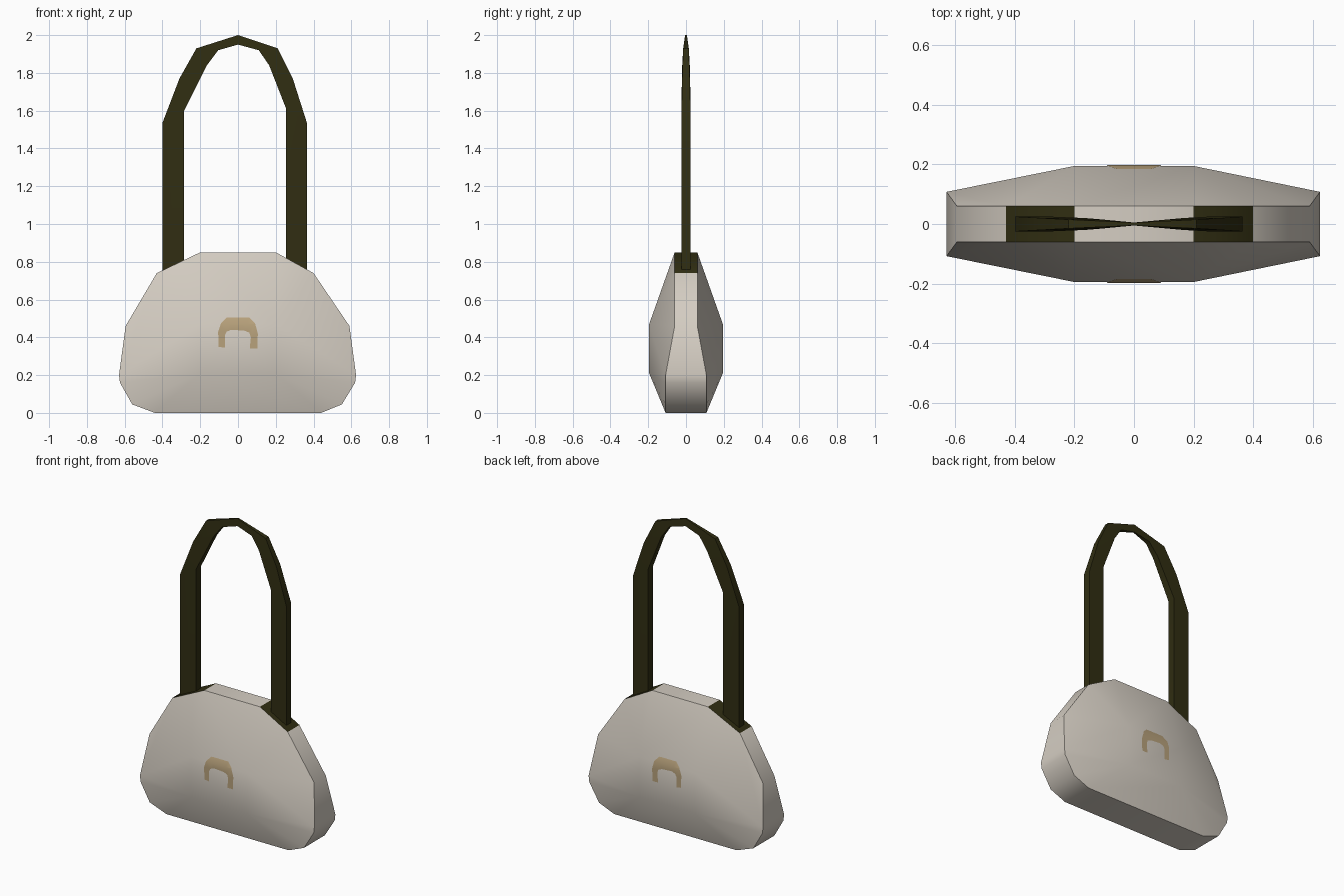
import bpy, bmesh

if "Cube" in bpy.data.objects:
    bpy.data.objects.remove(bpy.data.objects["Cube"])


def material(name, rgb):
    m = bpy.data.materials.new(name)
    m.diffuse_color = (*rgb, 1)
    m.use_nodes = True
    m.node_tree.nodes["Principled BSDF"].inputs["Base Color"].default_value = m.diffuse_color
    return m


CREAM = material("cream_leather", (0.66, 0.61, 0.54))
DARK = material("dark_olive_leather", (0.030, 0.027, 0.006))
TAN = material("tan_trim", (0.48, 0.36, 0.20))


def finish(name, bm, mats, angle=0.7):
    me = bpy.data.meshes.new(name)
    bm.to_mesh(me)
    bm.free()
    ob = bpy.data.objects.new(name, me)
    bpy.context.collection.objects.link(ob)
    for m in mats:
        me.materials.append(m)
    bpy.ops.object.select_all(action='DESELECT')
    ob.select_set(True)
    bpy.context.view_layer.objects.active = ob
    bpy.ops.object.shade_smooth_by_angle(angle=angle)
    return ob


# Bag body: narrow rim outline swelling to a flat panel front and back
RIM = [(-0.44, 0), (-0.56, 0.045), (-0.625, 0.16), (-0.63, 0.2), (-0.595, 0.46),
       (-0.43, 0.74), (-0.2, 0.85), (0.2, 0.85), (0.4, 0.74), (0.59, 0.46),
       (0.625, 0.2), (0.62, 0.16), (0.55, 0.045), (0.44, 0)]
bm = bmesh.new()
for s in (-1, 1):
    for x, z in RIM:
        bm.verts.new((x, s * (0.06 if z > 0.4 else 0.108), z))
    for x in (-0.2, 0.2):
        for z in (0.21, 0.47):
            bm.verts.new((x, s * 0.195, z))
bmesh.ops.convex_hull(bm, input=bm.verts[:])
bmesh.ops.recalc_face_normals(bm, faces=bm.faces[:])
# dark leather patches on the sloped shoulders under the strap
for f in bm.faces:
    c = f.calc_center_median()
    if abs(f.normal.y) < 0.1 and c.z > 0.75 and all(abs(v.co.x) > 0.19 for v in f.verts) \
            and abs(f.normal.x) > 0.2:
        f.material_index = 1
finish("bag_body", bm, [CREAM, DARK])

# Shoulder strap: (outer x, outer z, inner x, inner z, half thickness)
STRAP = [(-0.4, 0.70, -0.285, 0.70, 0.025), (-0.4, 1.535, -0.285, 1.60, 0.025),
         (-0.31, 1.77, -0.165, 1.84, 0.02), (-0.22, 1.93, -0.105, 1.92, 0.015),
         (0, 2.0, 0, 1.95, 0.005), (0.21, 1.93, 0.11, 1.92, 0.015),
         (0.29, 1.77, 0.165, 1.84, 0.02), (0.365, 1.535, 0.255, 1.61, 0.025),
         (0.365, 0.70, 0.255, 0.70, 0.025)]
bm = bmesh.new()
rings = [[bm.verts.new(p) for p in ((ox, -h, oz), (ix, -h, iz), (ix, h, iz), (ox, h, oz))]
         for ox, oz, ix, iz, h in STRAP]
for a, b in zip(rings, rings[1:]):
    for i in range(4):
        j = (i + 1) % 4
        bm.faces.new((a[i], a[j], b[j], b[i]))
bm.faces.new(rings[0])
bm.faces.new(rings[-1])
bmesh.ops.recalc_face_normals(bm, faces=bm.faces[:])
finish("shoulder_strap", bm, [DARK])

# Plain arch trim plates, laid on the front and back panels
ARCH_OUT = [(-0.103, 0.35), (-0.105, 0.43), (-0.09, 0.475), (-0.06, 0.505),
            (0.06, 0.505), (0.09, 0.475), (0.105, 0.42), (0.102, 0.34)]
ARCH_IN = [(-0.07, 0.345), (-0.07, 0.41), (-0.06, 0.43), (-0.035, 0.44),
           (0.035, 0.435), (0.06, 0.425), (0.068, 0.40), (0.062, 0.34)]
for s, name in ((-1, "front_arch_trim"), (1, "back_arch_trim")):
    bm = bmesh.new()
    o = [bm.verts.new((x, 0, z)) for x, z in ARCH_OUT]
    n = [bm.verts.new((x, 0, z)) for x, z in ARCH_IN]
    for i in range(len(o) - 1):
        q = (o[i], o[i + 1], n[i + 1], n[i])
        bm.faces.new(q if s > 0 else q[::-1])
    bmesh.ops.bisect_plane(bm, geom=bm.verts[:] + bm.edges[:] + bm.faces[:],
                           plane_co=(0, 0, 0.47), plane_no=(0, 0, 1))
    for v in bm.verts:
        v.co.y = s * (0.198 - 0.355 * max(0, v.co.z - 0.47))
    for f in bm.faces:
        f.normal_update()
        if f.normal.y * s < 0:
            f.normal_flip()
    finish(name, bm, [TAN])
